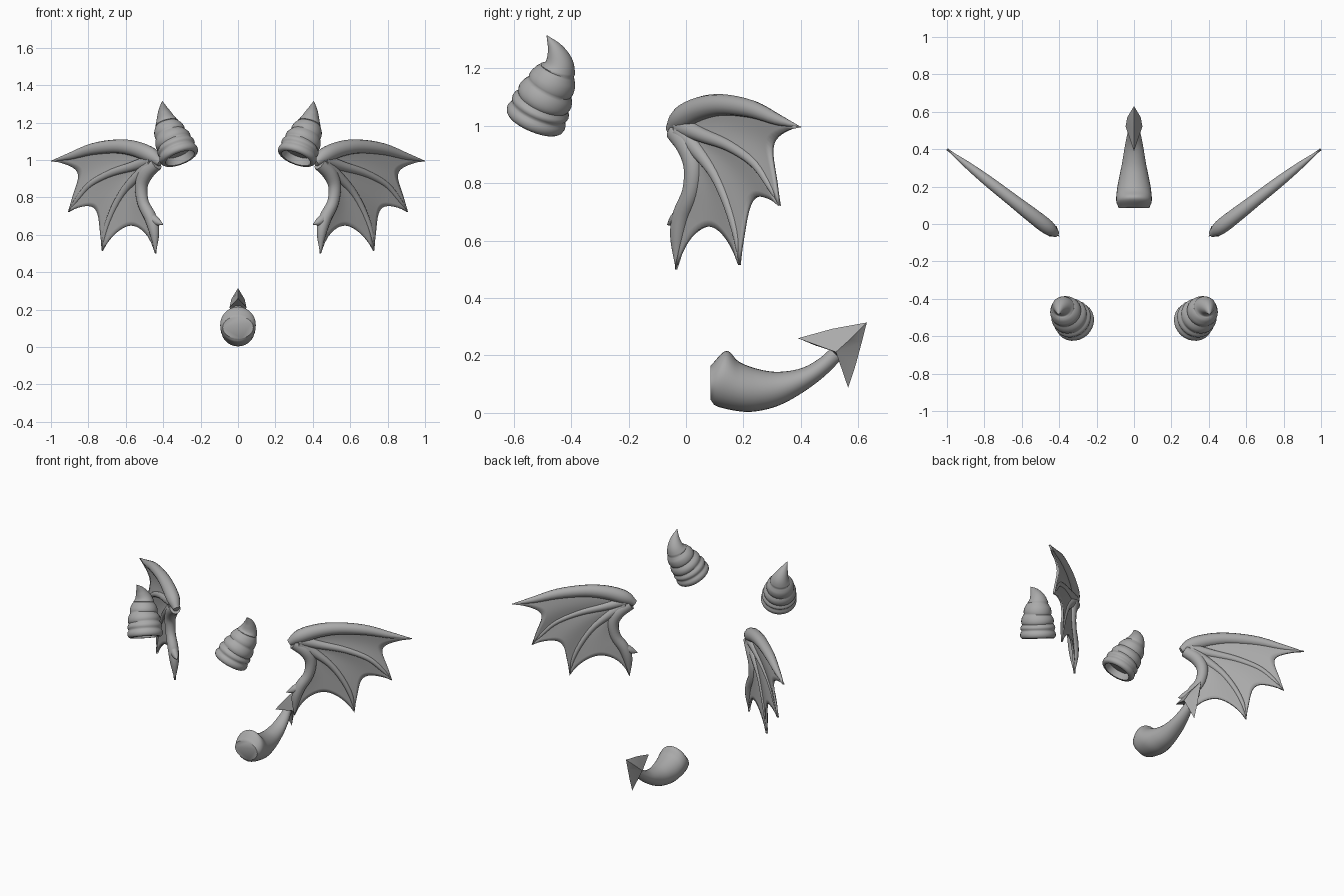
import bpy, bmesh, math
from mathutils import Vector as V

if "Cube" in bpy.data.objects:
    bpy.data.objects.remove(bpy.data.objects["Cube"])

grey = bpy.data.materials.new("grey")
grey.diffuse_color = (0.4, 0.4, 0.4, 1)
grey.use_nodes = True
grey.node_tree.nodes["Principled BSDF"].inputs["Base Color"].default_value = grey.diffuse_color


def finish(name, bm, angle=40):
    bmesh.ops.remove_doubles(bm, verts=bm.verts, dist=0.0005)
    bmesh.ops.recalc_face_normals(bm, faces=bm.faces)
    me = bpy.data.meshes.new(name)
    bm.to_mesh(me)
    bm.free()
    me.materials.append(grey)
    me.shade_smooth()
    me.set_sharp_from_angle(angle=math.radians(angle))
    ob = bpy.data.objects.new(name, me)
    bpy.context.collection.objects.link(ob)
    return ob


def sample(pts, u):
    """Smooth curve through points of any dimension, u in 0..1."""
    n = len(pts) - 1
    i = min(int(u * n), n - 1)
    t = u * n - i
    p1, p2 = pts[i], pts[i + 1]
    p0 = pts[i - 1] if i else [2 * a - b for a, b in zip(p1, p2)]
    p3 = pts[i + 2] if i + 2 <= n else [2 * b - a for a, b in zip(p1, p2)]
    return [0.5 * (2 * b + (c - a) * t + (2 * a - 5 * b + 4 * c - d) * t * t
                   + (3 * b - a - 3 * c + d) * t ** 3)
            for a, b, c, d in zip(p0, p1, p2, p3)]


def loft(bm, rings, sides, s=1):
    """Skin elliptical rings given as (centre, axis, axis); s mirrors x."""
    loops = []
    for c, a, b in rings:
        loop = []
        for k in range(sides):
            w = math.tau * k / sides
            p = c + a * math.cos(w) + b * math.sin(w)
            loop.append(bm.verts.new((p.x * s, p.y, p.z)))
        loops.append(loop)
    for l0, l1 in zip(loops, loops[1:]):
        for k in range(sides):
            j = (k + 1) % sides
            bm.faces.new((l0[k], l0[j], l1[j], l1[k]))
    bm.faces.new(loops[0])
    bm.faces.new(loops[-1])


# ---- horns: x, y, z, radius along the curved core
HORN = [(.31, -.53, 1.01, .106), (.333, -.505, 1.07, .102), (.355, -.482, 1.12, .092),
        (.373, -.458, 1.17, .076), (.386, -.443, 1.215, .053),
        (.398, -.455, 1.265, .029), (.405, -.485, 1.315, .001)]
GROOVES = [0, .11, .21, .38, .59, 1.0]


def horn(s):
    rings = []
    for i in range(61):
        u = i / 60
        p = sample(HORN, u)
        t = (V(sample(HORN, min(u + .02, 1))[:3]) - V(sample(HORN, max(u - .02, 0))[:3])).normalized()
        a = t.cross(V((1, 0, 0))).normalized()
        b = t.cross(a)
        r = max(p[3], .001)
        for g0, g1 in zip(GROOVES, GROOVES[1:-1]):
            if g0 <= u < g1:
                r *= .91 + .12 * math.sin(math.pi * (u - g0) / (g1 - g0)) ** .6
        rings.append((V(p[:3]), a * r, b * r))
    # hollow socket at the base
    c, a, b = rings[0]
    up = (rings[3][0] - c).normalized()
    rings = [(c + up * .04, a * .75, b * .75), (c, a * .85, b * .85)] + rings
    bm = bmesh.new()
    loft(bm, rings, 28, s)
    finish("horn_right" if s > 0 else "horn_left", bm, 50)


# ---- wings: bones as (x, z, radius), lying in one slanted upright plane
ARM = [(.415, .985, .02), (.465, 1.025, .042), (.55, 1.06, .042), (.65, 1.073, .037),
       (.78, 1.058, .031), (.9, 1.02, .019), (1.0, .995, .001)]
UPPER = [(.46, 1.0, .035), (.56, .967, .026), (.68, .93, .02), (.79, .87, .016),
         (.86, .79, .012), (.905, .722, .001)]
LOWER = [(.46, .98, .035), (.53, .92, .028), (.61, .835, .02), (.67, .73, .017),
         (.71, .62, .013), (.725, .515, .001)]
INNER = [(.435, .98, .035), (.49, .93, .04), (.517, .86, .035), (.507, .77, .032),
         (.467, .69, .034), (.447, .61, .027), (.44, .50, .001)]
SPUR = [(.475, .70, .028), (.435, .672, .022), (.40, .655, .001)]
NORMAL = V((.776, -1, 0)).normalized()


def plane(x, z):
    return V((x, -.05 + (x - .42) * .776, z))


def bone(name, path, s):
    rings = []
    for i in range(25):
        u = i / 24
        x, z, r = sample(path, u)
        e0, e1 = sample(path, max(u - .02, 0)), sample(path, min(u + .02, 1))
        t = (plane(*e1[:2]) - plane(*e0[:2])).normalized()
        r = max(r, .001)
        rings.append((plane(x, z), NORMAL.cross(t) * r, NORMAL * r * .95))
    bm = bmesh.new()
    loft(bm, rings, 14, s)
    finish(name, bm, 60)


def membrane(name, pa, pb, scallop, s):
    """Skin stretched between two bones with a hollow trailing edge."""
    bm = bmesh.new()
    n = 16
    grid = []
    for i in range(n + 1):
        row = []
        for j in range(n + 1):
            t = j / n
            u = i / n * (1 - scallop * (4 * t * (1 - t)) ** .8)
            a, b = sample(pa, u), sample(pb, u)
            p = plane(a[0] + (b[0] - a[0]) * t, a[1] + (b[1] - a[1]) * t)
            p -= NORMAL * .012 * math.sin(math.pi * t) * i / n
            row.append(bm.verts.new((p.x * s, p.y, p.z)))
        grid.append(row)
    for i in range(n):
        for j in range(n):
            bm.faces.new((grid[i][j], grid[i + 1][j], grid[i + 1][j + 1], grid[i][j + 1]))
    ob = finish(name, bm, 60)
    mod = ob.modifiers.new("thickness", 'SOLIDIFY')
    mod.thickness = .012
    mod.offset = 0


for s, side in ((1, "right"), (-1, "left")):
    horn(s)
    for part, path in (("arm", ARM), ("upper_finger", UPPER), ("lower_finger", LOWER),
                       ("inner_finger", INNER), ("spur", SPUR)):
        bone(f"wing_{part}_{side}", path, s)
    membrane(f"wing_upper_skin_{side}", ARM, UPPER, .22, s)
    membrane(f"wing_middle_skin_{side}", UPPER, LOWER, .27, s)
    membrane(f"wing_lower_skin_{side}", LOWER, INNER, .25, s)

# ---- tail: upper y, z, lower y, z, half width
TAIL = [(.086, .165, .086, .045, .082), (.14, .216, .11, .022, .095), (.185, .178, .20, .004, .09),
        (.25, .153, .27, .01, .077), (.32, .143, .34, .033, .063), (.40, .155, .42, .08, .05),
        (.465, .19, .485, .13, .037), (.52, .24, .545, .19, .022)]
rings = []
for i in range(43):
    y0, z0, y1, z1, w = sample(TAIL, i / 42)
    top, low = V((0, y0, z0)), V((0, y1, z1))
    rings.append(((top + low) / 2, (top - low) / 2, V((w, 0, 0))))
bm = bmesh.new()
loft(bm, rings, 28)
finish("tail", bm, 45)

# ---- arrow-shaped tail tip: flat outline with a raised spine on both sides
OUTLINE = [(.63, .315), (.51, .293), (.39, .26), (.45, .235), (.495, .222), (.535, .18),
           (.55, .14), (.565, .087), (.592, .17), (.612, .245)]
bm = bmesh.new()
rim = [bm.verts.new((0, y, z)) for y, z in OUTLINE]
for sx in (1, -1):
    hub = bm.verts.new((sx * .045, .522, .212))
    mid = bm.verts.new((sx * .036, .57, .255))
    for i in range(10):
        a, b = rim[i], rim[(i + 1) % 10]
        bm.faces.new((a, b, mid if i in (0, 9) else hub))
    bm.faces.new((rim[1], hub, mid))
    bm.faces.new((rim[9], hub, mid))
finish("tail_tip", bm, 50)
